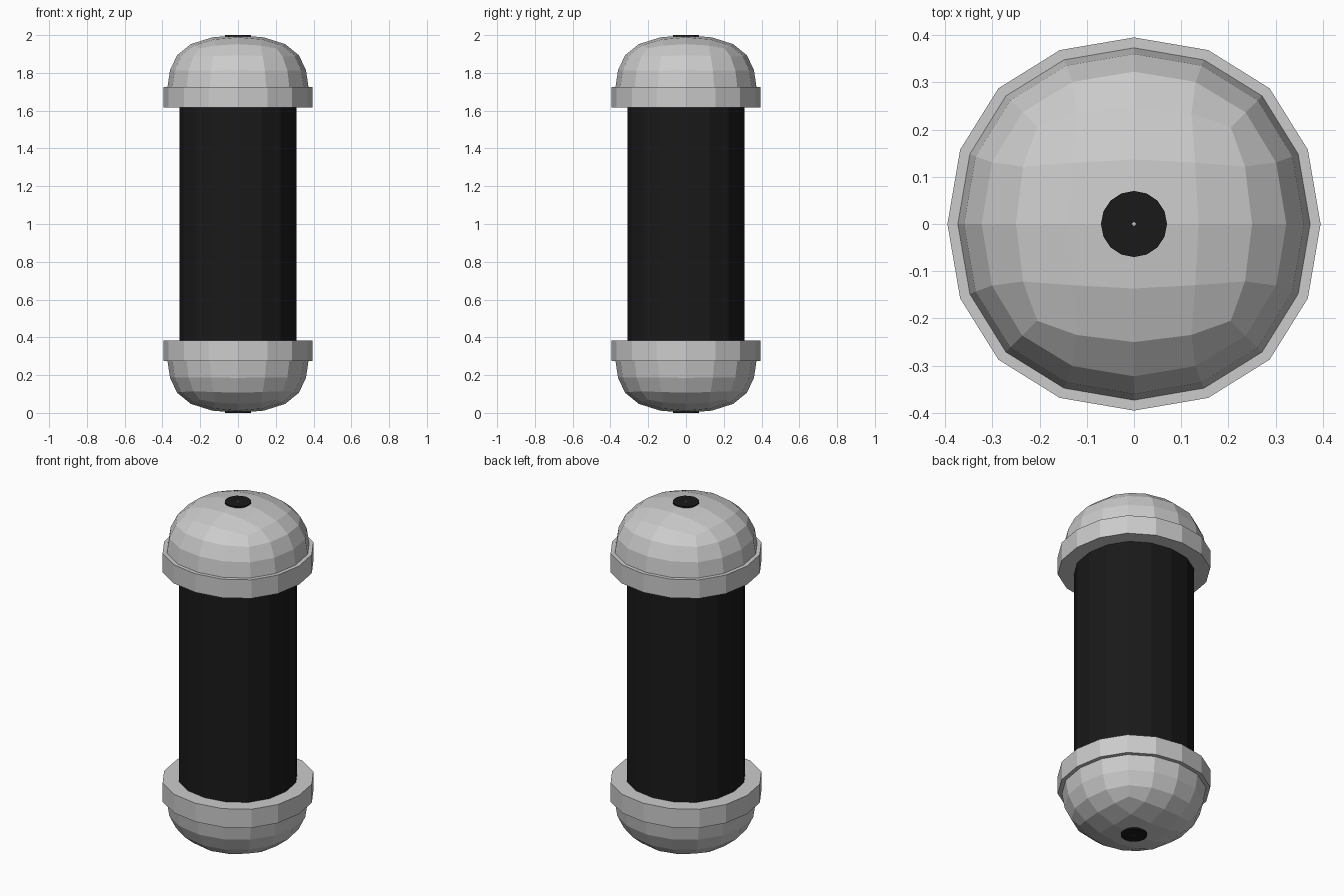
import bpy, bmesh
from mathutils import Matrix, Vector

if "Cube" in bpy.data.objects:
    bpy.data.objects.remove(bpy.data.objects["Cube"])

black = bpy.data.materials.new("black")
black.diffuse_color = (0.01, 0.01, 0.01, 1)
black.use_nodes = True
black.node_tree.nodes["Principled BSDF"].inputs["Base Color"].default_value = black.diffuse_color


def make_object(name, bm, mat=None):
    bmesh.ops.recalc_face_normals(bm, faces=bm.faces)
    mesh = bpy.data.meshes.new(name)
    bm.to_mesh(mesh)
    bm.free()
    if mat:
        mesh.materials.append(mat)
    ob = bpy.data.objects.new(name, mesh)
    ob.location.z = 1          # the model is mirrored about its mid height
    bpy.context.collection.objects.link(ob)
    return ob


def mirror(ob):
    m = ob.modifiers.new("mirror", 'MIRROR')
    m.use_axis = (False, False, True)
    m.use_mirror_merge = False


def prism(name, r, z0, z1, mat=None):
    # 16-sided, slightly squared-off column
    quadrant = [(1, 0), (0.932, 0.398), (0.727, 0.727), (0.398, 0.932)]
    pts = [Matrix.Rotation(q * 1.5707963, 2) @ Vector(p) * r
           for q in range(4) for p in quadrant]
    bm = bmesh.new()
    lo = [bm.verts.new((p.x, p.y, z0)) for p in pts]
    hi = [bm.verts.new((p.x, p.y, z1)) for p in pts]
    bm.faces.new(lo)
    bm.faces.new(hi)
    for i in range(16):
        j = (i + 1) % 16
        bm.faces.new((lo[i], lo[j], hi[j], hi[i]))
    return make_object(name, bm, mat)


# Rounded end domes: open-bottomed box, subdivided smooth
bm = bmesh.new()
bmesh.ops.create_cube(bm, size=2)
bmesh.ops.delete(bm, geom=[f for f in bm.faces if f.normal.z < -0.5],
                 context='FACES_ONLY')
RIM, TOP = 0.617, 1.0334
for v in bm.verts:
    v.co = (v.co.x * 0.41, v.co.y * 0.41, TOP if v.co.z > 0 else RIM)
domes = make_object("end_domes", bm)
sub = domes.modifiers.new("smooth", 'SUBSURF')
sub.levels = sub.render_levels = 2
mirror(domes)

# Collars around the dome rims
mirror(prism("end_collars", 0.395, RIM, 0.726))

# Dark central tube
prism("tube", 0.31, -0.65, 0.65, black)

# Small dark contact discs at both tips
bm = bmesh.new()
bmesh.ops.create_cone(bm, cap_ends=True, segments=16, radius1=0.07,
                      radius2=0.07, depth=0.01,
                      matrix=Matrix.Translation((0, 0, 0.9946)))
mirror(make_object("tip_discs", bm, black))
